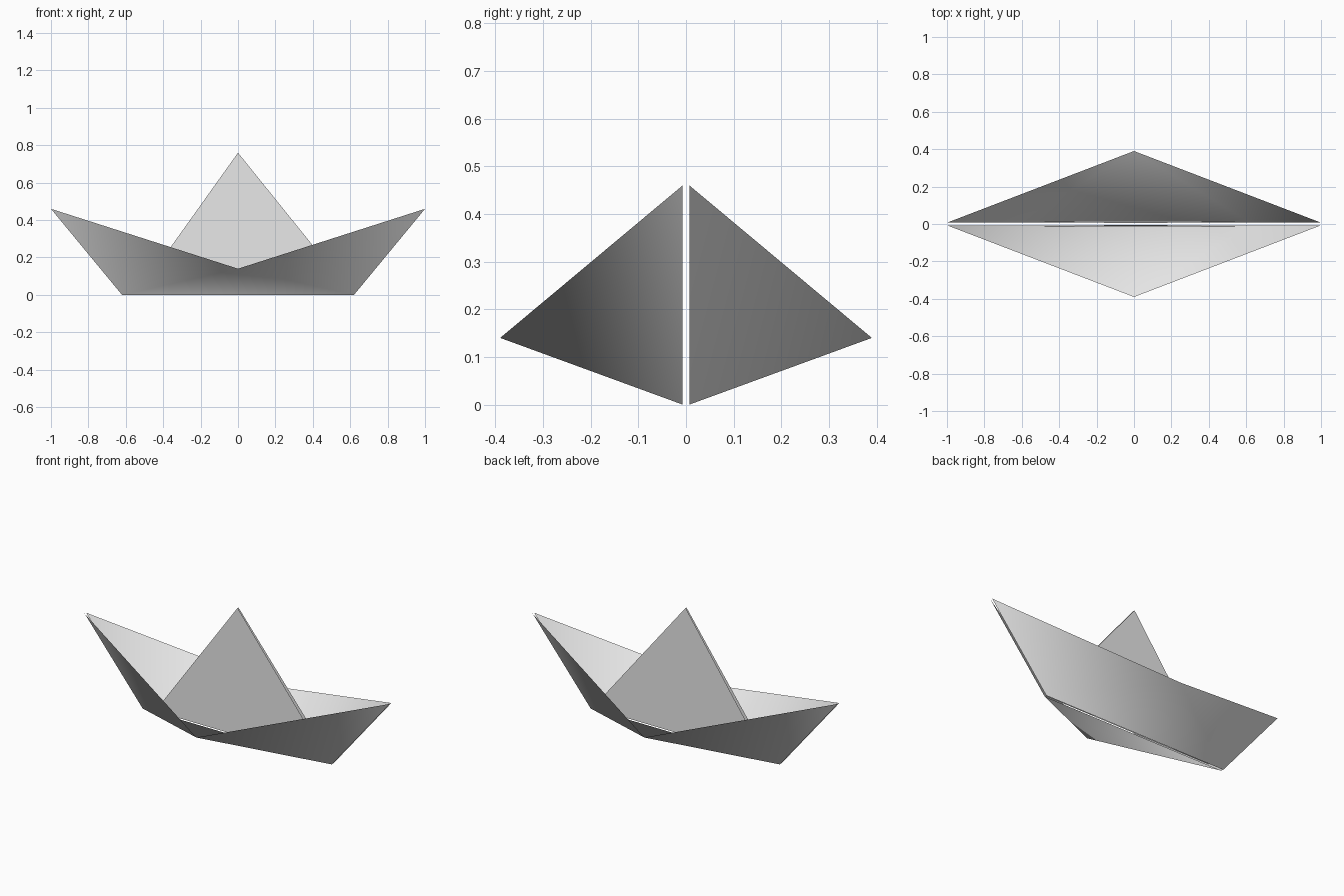
import bpy

cube = bpy.data.objects.get("Cube")
if cube:
    bpy.data.objects.remove(cube, do_unlink=True)

# One plain paper colour
paper = bpy.data.materials.new("white paper")
paper.use_nodes = True
paper.diffuse_color = (0.8, 0.8, 0.8, 1)
for node in paper.node_tree.nodes:
    if node.type == 'BSDF_PRINCIPLED':
        node.inputs["Base Color"].default_value = paper.diffuse_color
        node.inputs["Roughness"].default_value = 0.8


def sheet(name, points, faces, smooth=False):
    """A folded sheet of paper without thickness."""
    mesh = bpy.data.meshes.new(name)
    mesh.from_pydata(points, [], faces)
    mesh.materials.append(paper)
    for poly in mesh.polygons:
        poly.use_smooth = smooth
    mesh.update()
    obj = bpy.data.objects.new(name, mesh)
    bpy.context.collection.objects.link(obj)
    return obj


GAP = 0.007        # half of the slit between the two hull sides
KEEL = 0.62        # half length of the keel
TIP_Z = 0.46       # height of bow and stern
APEX_Z = 0.76      # height of the sail

# Hull sides: a bottom triangle and a raised triangle at each end
for name, side in (("hull_front", -1), ("hull_back", 1)):
    turn = -side
    points = [(0, side * 0.39, 0.14),
              (-KEEL * turn, side * GAP, 0), (KEEL * turn, side * GAP, 0),
              (-turn, side * GAP, TIP_Z), (turn, side * GAP, TIP_Z)]
    sheet(name, points, [(0, 1, 2), (0, 3, 1), (0, 2, 4)], smooth=True)

# Sail: two sheets leaning together at the top, slightly wider on one side
for name, side in (("sail_front", -1), ("sail_back", 1)):
    base_z = 0.01
    points = [(-0.535, side * 0.013, base_z), (0.605, side * 0.013, base_z),
              (0, side * 0.004, APEX_Z)]
    sheet(name, points, [(0, 1, 2) if side < 0 else (1, 0, 2)])
